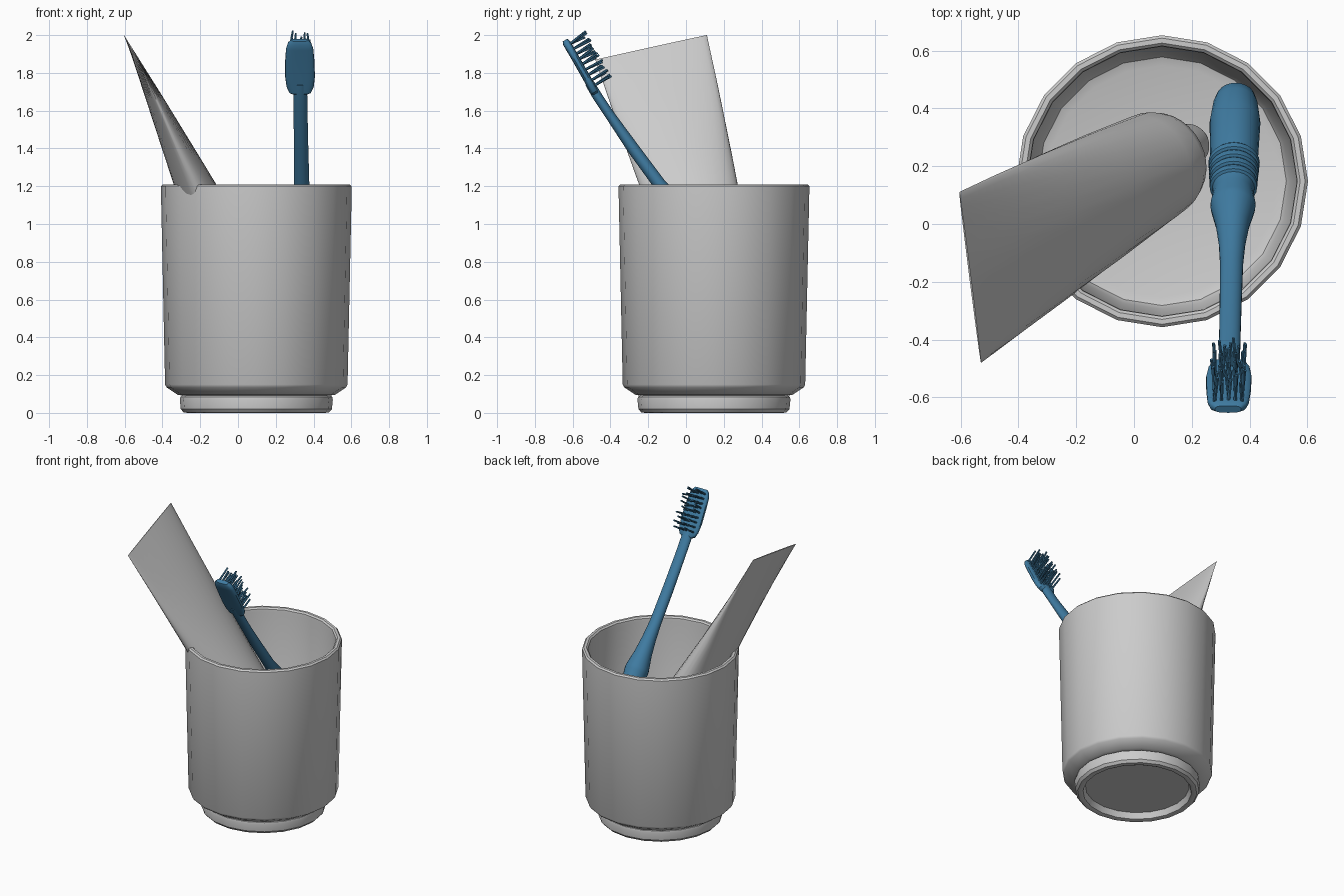
import bpy, bmesh, math, random
from mathutils import Vector

if "Cube" in bpy.data.objects:
    bpy.data.objects.remove(bpy.data.objects["Cube"])

random.seed(4)
blue = bpy.data.materials.new("blue_plastic")
blue.diffuse_color = (0.05, 0.2, 0.36, 1)
blue.use_nodes = True
blue.node_tree.nodes["Principled BSDF"].inputs["Base Color"].default_value = blue.diffuse_color


def finish(bm, name, mat=None, angle=35):
    bmesh.ops.recalc_face_normals(bm, faces=bm.faces)
    me = bpy.data.meshes.new(name)
    bm.to_mesh(me)
    bm.free()
    ob = bpy.data.objects.new(name, me)
    bpy.context.collection.objects.link(ob)
    if mat:
        me.materials.append(mat)
    bpy.ops.object.select_all(action='DESELECT')
    ob.select_set(True)
    bpy.context.view_layer.objects.active = ob
    bpy.ops.object.shade_smooth_by_angle(angle=math.radians(angle))
    return ob


def loft(bm, sections, sides):
    """Skin superellipse sections (centre, u, v, half_u, half_v, power), capped at both ends."""
    rings = []
    for c, u, v, a, b, p in sections:
        ring = []
        for i in range(sides):
            t = 2 * math.pi * i / sides
            cu, sv = math.cos(t), math.sin(t)
            x = math.copysign(abs(cu) ** (2 / p), cu) * a
            y = math.copysign(abs(sv) ** (2 / p), sv) * b
            ring.append(bm.verts.new(c + u * x + v * y))
        rings.append(ring)
    for r, q in zip(rings, rings[1:]):
        for i in range(sides):
            j = (i + 1) % sides
            bm.faces.new((r[i], r[j], q[j], q[i]))
    bm.faces.new(rings[0])
    bm.faces.new(rings[-1])


X, Y, Z = Vector((1, 0, 0)), Vector((0, 1, 0)), Vector((0, 0, 1))

# Cup: 20-sided lathe, from the recessed underside round to the inside floor
cup_profile = [(0.335, 0.045), (0.35, 0.005), (0.365, 0), (0.385, 0.003), (0.40, 0.02),
               (0.405, 0.07), (0.402, 0.085), (0.39, 0.092), (0.415, 0.095), (0.475, 0.135),
               (0.483, 0.15), (0.505, 1.18), (0.505, 1.2), (0.495, 1.21), (0.478, 1.21),
               (0.468, 1.2), (0.466, 1.18), (0.443, 0.21), (0.43, 0.185), (0.40, 0.175)]
bm = bmesh.new()
loft(bm, [(Vector((0.097, 0.148, z)), X, Y, r, r, 2) for r, z in cup_profile], 20)
finish(bm, "cup", angle=30)

# Tube: flat crimp at the top blending to a round shoulder
crimp = Vector((-0.567, -0.185, 1.935))
W = Vector((-0.075, 0.59, 0.13)).normalized()
D = Vector((0.69, 0.435, -1.5))
D = (D - W * D.dot(W)).normalized()
N = D.cross(W)
tube = [(0, .305, .003), (.3, .289, .042), (.7, .263, .088), (1.1, .233, .132), (1.5, .197, .174),
        (1.59, .187, .181), (1.63, .175, .172), (1.665, .145, .145), (1.69, .10, .10), (1.70, .06, .06)]
bm = bmesh.new()
loft(bm, [(crimp + D * s, W, N, a, b, 2) for s, a, b in tube], 32)
finish(bm, "paste_tube", angle=50)

# Tube cap
bm = bmesh.new()
loft(bm, [(crimp + D * s, W, N, r, r, 2) for s, r in
          [(1.69, .07), (1.70, .08), (1.88, .072), (1.90, .062)]], 24)
finish(bm, "tube_cap")

# Brush spine: (y, z) points, interpolated by y
spine = [(.50, .39), (.43, .48), (.18, .80), (-.14, 1.21), (-.28, 1.40), (-.385, 1.55),
         (-.485, 1.70), (-.56, 1.835), (-.642, 1.975)]


def spine_at(y):
    for (y0, z0), (y1, z1) in zip(spine, spine[1:]):
        if y >= y1 or y1 == spine[-1][0]:
            z = z0 + (z1 - z0) * (y - y0) / (y1 - y0)
            return Vector((0.341 + 0.024 * y, y, z))


def frame(y):
    t = (spine_at(y - 0.02) - spine_at(y + 0.02)).normalized()
    return spine_at(y), X, t.cross(X).normalized()


# Brush handle and neck: round grip, ribbed collar, slim neck
grip = [(.452, .045), (.435, .068), (.41, .078), (.35, .088), (.235, .083), (.22, .08)]
for i in range(4):
    y = .212 - i * .024
    grip += [(y, .089 - i * .002), (y - .013, .088 - i * .002), (y - .016, .079 - i * .002)]
grip += [(.105, .070), (.07, .078), (.055, .077), (-.005, .058), (-.07, .046), (-.14, .04),
         (-.28, .038), (-.40, .037), (-.47, .037), (-.51, .035)]
bm = bmesh.new()
loft(bm, [(*frame(y), r, r * (1 if y > -.1 else .85 if y > -.3 else .7), 2) for y, r in grip], 24)
finish(bm, "brush_handle", blue)

# Brush head: thin rounded paddle
head = [(-.478, .04), (-.484, .058), (-.50, .072), (-.53, .079), (-.58, .077),
        (-.615, .072), (-.632, .062), (-.641, .045)]
bm = bmesh.new()
loft(bm, [(*frame(y), w, .014 if i in (0, len(head) - 1) else .021, 3)
          for i, (y, w) in enumerate(head)], 24)
finish(bm, "brush_head", blue)

# Bristles: slightly splayed tufts in a grid on the inner face
bm = bmesh.new()
for row in range(9):
    c, u, v = frame(-.499 - row * .0158)
    if v.y < 0:
        v = -v
    for col in range(5):
        base = c + u * (col - 2) * .024 + v * .012
        lean = Vector([random.uniform(-.12, .12) for _ in range(3)])
        d = (v + lean).normalized()
        side = d.cross(X).normalized()
        tip = base + d * random.uniform(.085, .11)
        loft(bm, [(base, side, d.cross(side), .0065, .0065, 2),
                  (tip, side, d.cross(side), .0055, .0055, 2)], 6)
finish(bm, "bristles", blue)
